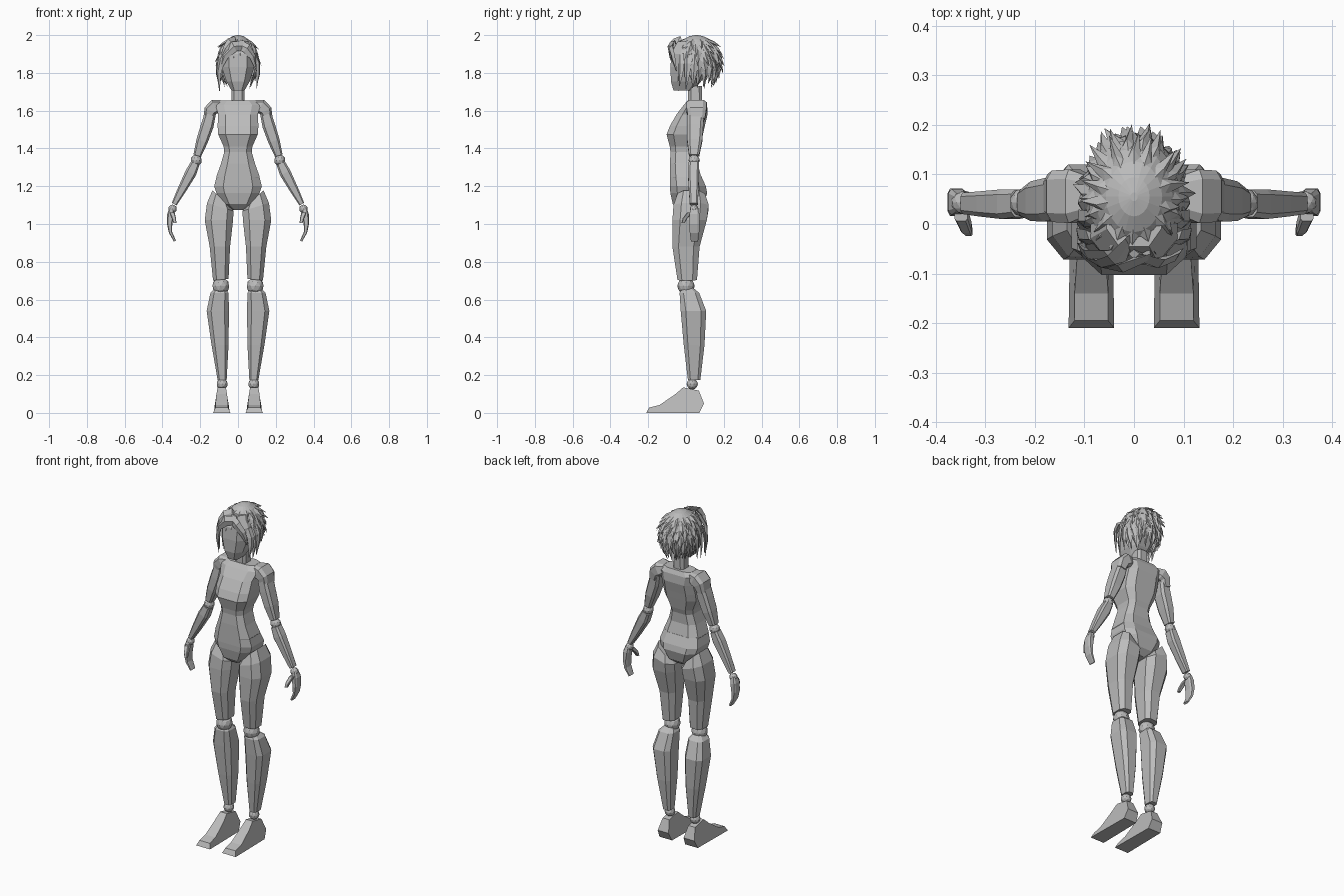
import bpy, bmesh, math, random
from mathutils import Vector

random.seed(4)
grey = bpy.data.materials.new("clay_grey")
grey.diffuse_color = (0.5, 0.5, 0.5, 1)


def finish(name, bm, mirror=False):
    bmesh.ops.recalc_face_normals(bm, faces=bm.faces)
    me = bpy.data.meshes.new(name)
    bm.to_mesh(me)
    bm.free()
    me.materials.append(grey)
    ob = bpy.data.objects.new(name, me)
    bpy.context.collection.objects.link(ob)
    if mirror:
        ob.modifiers.new("mirror", 'MIRROR').use_mirror_merge = False
    return ob


def skin(bm, rings):
    loops = [[bm.verts.new(p) for p in r] for r in rings]
    n = len(loops[0])
    for a, b in zip(loops, loops[1:]):
        for i in range(n):
            j = (i + 1) % n
            bm.faces.new((a[i], a[j], b[j], b[i]))
    bm.faces.new(loops[0])
    bm.faces.new(loops[-1])


def octagon(cu, cv, hu, hv, k):
    # rectangle with its corners cut by fraction k
    s = [(1 - k, -1), (1, k - 1), (1, 1 - k), (1 - k, 1), (k - 1, 1), (-1, 1 - k), (-1, k - 1), (k - 1, -1)]
    return [(cu + u * hu, cv + v * hv) for u, v in s]


def stack(name, rings, k=0.4, mirror=False):
    # rings: x0, x1, y0, y1, z, optional slope of z along x
    bm = bmesh.new()
    out = []
    for x0, x1, y0, y1, z, *t in rings:
        c = (x0 + x1) / 2
        slope = t[0] if t else 0
        out.append([(u, v, z + slope * (u - c)) for u, v in
                    octagon(c, (y0 + y1) / 2, (x1 - x0) / 2, (y1 - y0) / 2, k)])
    skin(bm, out)
    return finish(name, bm, mirror)


def limb(name, path, k=0.35):
    # path: x, z, half width, y0, y1; sections stand square to the path
    bm = bmesh.new()
    out = []
    for i, (x, z, w, y0, y1) in enumerate(path):
        a, b = path[max(i - 1, 0)], path[min(i + 1, len(path) - 1)]
        d = Vector((b[0] - a[0], b[1] - a[1])).normalized()
        out.append([(x - d.y * u, v, z + d.x * u) for u, v in
                    octagon(0, (y0 + y1) / 2, w, (y1 - y0) / 2, k)])
    skin(bm, out)
    return finish(name, bm, True)


def ball(name, loc, r):
    bm = bmesh.new()
    bmesh.ops.create_icosphere(bm, subdivisions=2, radius=r)
    bmesh.ops.translate(bm, verts=bm.verts, vec=loc)
    finish(name, bm, True)


# Trunk
stack("torso", [
    (-.085, .085, -.080, .070, 1.20), (-.115, .115, -.085, .080, 1.25),
    (-.090, .090, -.085, .062, 1.32), (-.073, .073, -.082, .065, 1.38),
    (-.076, .076, -.086, .075, 1.41), (-.105, .105, -.103, .090, 1.475),
    (-.108, .108, -.085, .100, 1.52), (-.105, .105, -.050, .114, 1.58),
    (-.120, .120, -.012, .112, 1.63), (-.090, .090, .010, .100, 1.655)], .38)
stack("pelvis", [
    (-.030, .030, -.040, .060, 1.075), (-.075, .075, -.070, .095, 1.105),
    (-.115, .115, -.083, .112, 1.165), (-.126, .126, -.085, .105, 1.20),
    (-.112, .112, -.085, .080, 1.255)], .38)
stack("neck", [(-.036, .036, .012, .085, 1.64), (-.034, .034, .010, .085, 1.73)])

# Legs
stack("thigh", [
    (.050, .132, -.045, .058, .705, -.1), (.042, .150, -.072, .072, .88),
    (.026, .176, -.072, .110, 1.02), (.024, .164, -.066, .120, 1.09, .3),
    (.050, .135, -.045, .100, 1.14, .9)], .45, True)
ball("knee_ball", (.091, 0, .672), .046)
stack("shin", [
    (.060, .108, .010, .076, .175), (.050, .140, -.012, .098, .36),
    (.048, .166, -.028, .107, .54), (.050, .146, -.034, .070, .635),
    (.066, .122, -.022, .040, .66)], .4, True)
ball("ankle_ball", (.084, .033, .153), .030)

# Feet: side profile spread across the width, narrower at the top
bm = bmesh.new()
sides = []
for s in (-1, 1):
    sides.append([bm.verts.new((.086 + s * w, y, z)) for y, z, w in (
        (-.21, 0, .046), (-.195, .028, .034), (-.14, .042, .034), (-.055, .10, .028),
        (-.015, .135, .022), (.068, .118, .022), (.095, .05, .036), (.07, 0, .042))])
a, b = sides
for i in range(8):
    j = (i + 1) % 8
    bm.faces.new((a[i], a[j], b[j], b[i]))
bm.faces.new(a)
bm.faces.new(b)
finish("foot", bm, True)

# Arms
limb("shoulder", [(.085, 1.632, .024, .020, .095), (.120, 1.622, .040, .002, .110),
                  (.147, 1.600, .034, .004, .108), (.160, 1.555, .024, .012, .100)])
limb("upper_arm", [(.142, 1.60, .028, .008, .098), (.163, 1.52, .034, .005, .092),
                   (.190, 1.44, .031, .006, .086), (.216, 1.362, .021, .016, .070)])
ball("elbow_ball", (.221, .043, 1.337), .030)
limb("forearm", [(.226, 1.322, .024, .014, .070), (.250, 1.27, .030, .010, .070),
                 (.298, 1.18, .023, .015, .066), (.338, 1.105, .014, .020, .063)])
ball("wrist_ball", (.346, .043, 1.080), .023)
limb("hand", [(.350, 1.085, .013, .025, .062), (.357, 1.05, .018, .018, .071),
              (.362, 1.00, .014, .016, .072), (.357, .955, .009, .020, .070),
              (.334, .910, .006, .026, .064)])
stack("thumb", [(.326, .342, -.024, -.008, 1.005), (.328, .350, -.018, .008, 1.03),
                (.336, .362, .006, .038, 1.062)], .3, True)

# Head
stack("head", [
    (-.034, .034, -.066, .035, 1.706), (-.062, .062, -.080, .080, 1.755),
    (-.086, .086, -.082, .125, 1.83), (-.088, .088, -.078, .140, 1.90),
    (-.055, .055, -.045, .110, 1.965)], .45)

# Hair: smooth crown and rows of hanging pointed locks
C, R = Vector((0, .055, 1.86)), Vector((.102, .128, .14))


def on_cap(az, pol, grow=1.0):
    p = Vector((math.sin(az) * math.sin(pol), -math.cos(az) * math.sin(pol), math.cos(pol)))
    return C + Vector((p.x * R.x, p.y * R.y, p.z * R.z)) * grow


bm = bmesh.new()
rings = [[on_cap(2 * math.pi * i / 20, math.radians(p)) for i in range(20)] for p in (4, 18, 34, 50, 66)]
skin(bm, rings)
# back shell, open around the face
grid = [[bm.verts.new(on_cap(math.radians(az), math.radians(p), .98)) for az in range(70, 291, 20)]
        for p in (64, 85, 105, 122)]
for r, s in zip(grid, grid[1:]):
    for i in range(len(r) - 1):
        bm.faces.new((r[i], r[i + 1], s[i + 1], s[i]))
finish("hair_crown", bm)

bm = bmesh.new()
for row, (pol, count) in enumerate(((38, 14), (54, 18), (70, 20), (86, 22), (102, 22), (116, 20))):
    for i in range(count):
        az = 2 * math.pi * (i + .5 * (row % 2)) / count + random.uniform(-.08, .08)
        front = min(az % (2 * math.pi), 2 * math.pi - az % (2 * math.pi))
        if front < math.radians(62) and pol > 56:
            continue
        p0, half = math.radians(pol), math.pi / count * 1.05
        drop = math.radians(random.uniform(22, 32))
        out = random.uniform(1.10, 1.24) if front > 1.4 else random.uniform(1.04, 1.14)
        base = [on_cap(az - half, p0, .97), on_cap(az, p0 - .12, 1.0),
                on_cap(az + half, p0, .97), on_cap(az, p0 + .12, .93)]
        ridge = on_cap(az, p0 + .12, 1.07)
        tip = on_cap(az + random.uniform(-.12, .12), p0 + drop, out)
        v = [bm.verts.new(q) for q in base + [ridge, tip]]
        for f in ((0, 1, 4), (1, 2, 4), (0, 4, 5), (4, 2, 5), (0, 5, 3), (3, 5, 2), (0, 3, 2, 1)):
            bm.faces.new([v[n] for n in f])
finish("hair_locks", bm)

# Swept fringe and face-framing strands: tapered blades along short paths
def strand(name, pts, width):
    bm = bmesh.new()
    out = []
    for i, p in enumerate(pts):
        p = Vector(p)
        d = (Vector(pts[min(i + 1, len(pts) - 1)]) - Vector(pts[max(i - 1, 0)])).normalized()
        n = Vector((p.x, p.y - C.y, 0)).normalized()
        side = d.cross(n).normalized()
        w = width * (1, 1.1, .8, .1)[min(i, 3)]
        out.append([p + side * w, p + n * w * .45, p - side * w, p - n * w * .35])
    skin(bm, out)
    finish(name, bm)


strand("fringe_sweep", [(.035, -.060, 1.945), (-.02, -.085, 1.940), (-.068, -.078, 1.89), (-.100, -.055, 1.80)], .026)
strand("fringe_side", [(-.045, -.060, 1.935), (-.085, -.065, 1.88), (-.102, -.050, 1.80), (-.098, -.040, 1.705)], .022)
strand("fringe_short", [(.0, -.060, 1.955), (.045, -.078, 1.93), (.078, -.068, 1.885), (.098, -.050, 1.81)], .024)
strand("fringe_top", [(-.01, -.030, 1.972), (-.035, -.070, 1.965), (-.062, -.080, 1.93), (-.095, -.070, 1.87)], .024)
for s in (-1, 1):
    for y, z in ((-.025, 1.73), (.01, 1.715), (.045, 1.72)):
        strand("temple_strand", [(s * .085, y, 1.90), (s * .104, y, 1.85), (s * .106, y - .004, 1.79),
                                 (s * .098, y - .01, z)], .019)
